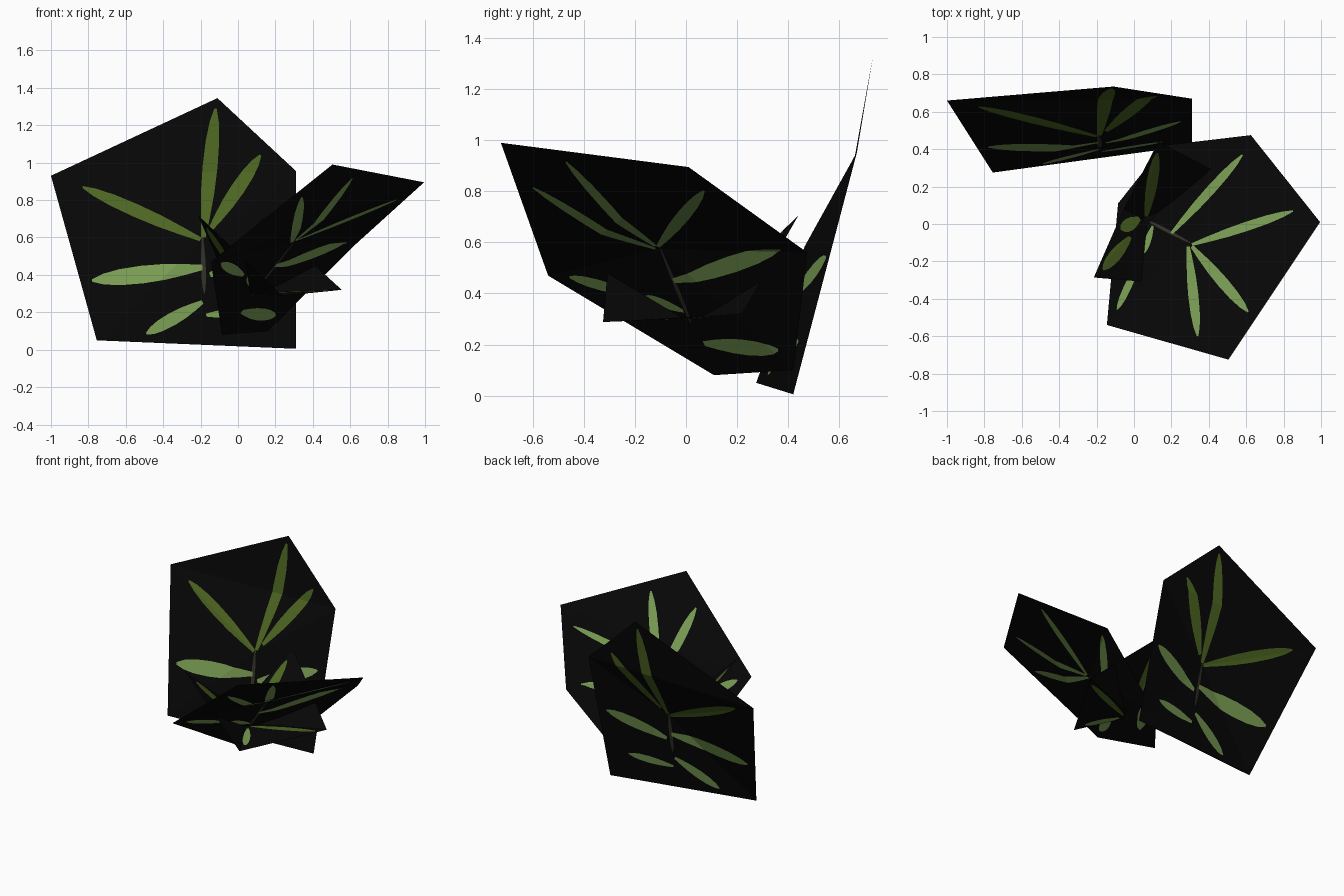
import bpy
from mathutils import Vector
from mathutils.geometry import delaunay_2d_cdt, intersect_point_tri_2d, barycentric_transform

if "Cube" in bpy.data.objects:
    bpy.data.objects.remove(bpy.data.objects["Cube"])


def material(name, rgb):
    m = bpy.data.materials.new(name)
    m.diffuse_color = (*rgb, 1)
    m.use_nodes = True
    m.node_tree.nodes["Principled BSDF"].inputs["Base Color"].default_value = m.diffuse_color
    return m


MATS = {"card": material("card_black", (0.002, 0.002, 0.002)),
        "green": material("leaf_green", (0.19, 0.33, 0.085)),
        "olive": material("leaf_olive", (0.073, 0.13, 0.015)),
        "stem": material("stem_brown", (0.03, 0.03, 0.02))}
KINDS = list(MATS)

# Leaf outline: distance along the leaf, share of full width
PROFILE = [(0, .3), (.15, .6), (.35, .9), (.55, 1), (.75, .9), (.9, .6), (1, .15)]


def leaf_outline(base, tip, width):
    b, t = Vector(base), Vector(tip)
    d = t - b
    n = Vector((-d.y, d.x)).normalized() * width / 2
    right = [b + d * k - n * w for k, w in PROFILE]
    left = [b + d * k + n * w for k, w in reversed(PROFILE)]
    return right + left


def foliage_card(name, points, tris, axes, leaves):
    """Folded card: last point is the hub; axes pick the flat pattern plane."""
    pts = [Vector(p) for p in points]
    flat = [Vector((p[axes[0]], p[axes[1]])) for p in pts]

    def folded(p):
        def miss(t):
            a, b, c = (flat[i] for i in t)
            mid = (a + b + c) / 3
            if intersect_point_tri_2d(p + (mid - p) * 1e-3, a, b, c):
                return 0
            return (mid - p).length
        t = min(tris, key=miss)
        return barycentric_transform(p.to_3d(), *(flat[i].to_3d() for i in t),
                                     *(pts[i] for i in t))

    verts = list(flat)
    edges = sorted({tuple(sorted((t[i], t[i - 1]))) for t in tris for i in range(3)})
    loops, kinds = [], []
    for kind, base, tip, width in leaves:
        outline = leaf_outline(base, tip, width)
        loops.append(list(range(len(verts), len(verts) + len(outline))))
        verts += outline
        kinds.append(KINDS.index(kind))
    # Cut the leaf shapes and the folds into the pattern, then fold it
    v, _, f, _, _, src = delaunay_2d_cdt(verts, edges, loops, 0, 1e-5)
    me = bpy.data.meshes.new(name)
    me.from_pydata([folded(p) for p in v], [], [list(x) for x in f])
    for m in MATS.values():
        me.materials.append(m)
    for poly, ids in zip(me.polygons, src):
        poly.material_index = kinds[min(ids)] if ids else 0
    me.update()
    bpy.context.collection.objects.link(bpy.data.objects.new(name, me))


# Large upright card at the back (pattern in front view)
foliage_card(
    "back_foliage_card",
    [(-1, .66, .93), (-.11, .735, 1.345), (.31, .67, .955),
     (.31, .42, .005), (-.755, .275, .05), (-.19, .465, .585)],
    [(0, 1, 2), (0, 2, 5), (2, 3, 5), (3, 4, 5), (4, 0, 5)], (0, 2),
    [("olive", (-.20, .59), (-.83, .87), .07),
     ("olive", (-.185, .60), (-.12, 1.29), .08),
     ("olive", (-.15, .64), (.12, 1.04), .075),
     ("green", (-.19, .44), (-.78, .37), .095),
     ("green", (-.15, .40), (.25, .54), .085),
     ("green", (-.19, .255), (-.49, .085), .07),
     ("green", (-.17, .185), (.15, .21), .055),
     ("stem", (-.19, .60), (-.18, .30), .025)])

# Large card leaning out to the right (pattern in top view)
foliage_card(
    "right_foliage_card",
    [(.625, .475, .56), (.995, .01, .895), (.505, -.725, .99),
     (-.145, -.54, .47), (-.085, .11, .08), (.16, .42, .10), (.30, -.10, .575)],
    [(1, 2, 3), (1, 3, 6), (3, 4, 6), (4, 5, 6), (5, 0, 6), (0, 1, 6)], (0, 1),
    [("green", (.31, -.11), (.85, .07), .05),
     ("green", (.31, -.12), (.61, -.47), .06),
     ("green", (.29, -.12), (.34, -.60), .055),
     ("green", (.20, -.05), (.58, .37), .05),
     ("green", (.03, -.20), (-.09, -.457), .04),
     ("green", (.02, .07), (.20, .36), .055),
     ("green", (.10, -.01), (.05, -.16), .035),
     ("stem", (.30, -.10), (.07, .02), .018)])

# Small card low in the middle, two flaps folded up (pattern in top view)
foliage_card(
    "low_foliage_card",
    [(.13, .44, .705), (.555, .22, .32), (.24, -.325, .288),
     (-.215, -.286, .72), (-.055, .08, .36), (.045, .03, .303)],
    [(0, 1, 5), (1, 2, 5), (2, 3, 5), (3, 4, 5), (4, 0, 5)], (0, 1),
    [("olive", (.065, .04), (.125, .38), .06),
     ("olive", (.10, .01), (.50, .165), .045),
     ("green", (.10, -.03), (.222, -.235), .05),
     ("olive", (.03, .03), (-.07, -.03), .07),
     ("olive", (-.02, -.07), (-.165, -.245), .065)])
